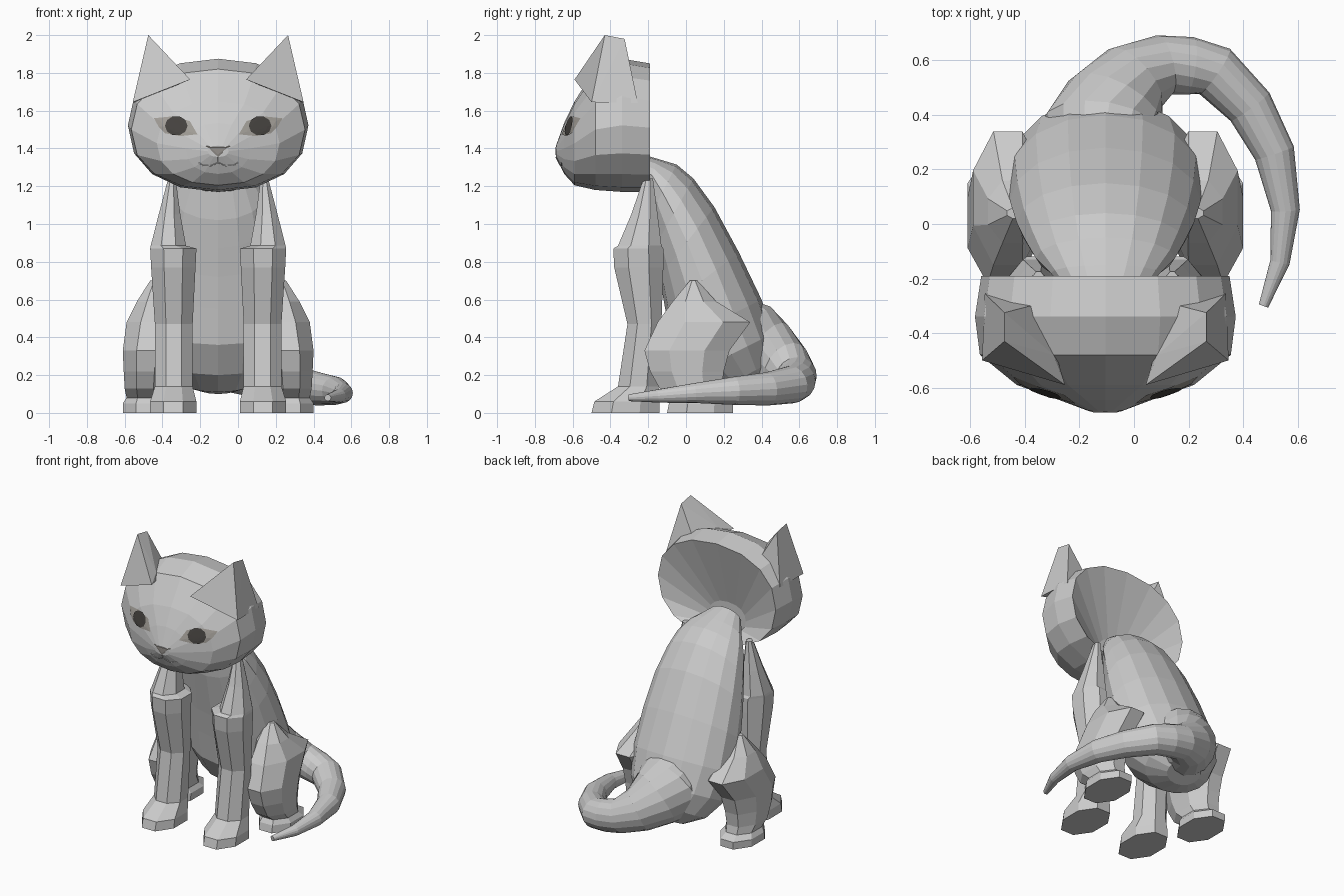
import bpy, bmesh, math
from mathutils import Vector
from mathutils.bvhtree import BVHTree

if "Cube" in bpy.data.objects:
    bpy.data.objects.remove(bpy.data.objects["Cube"])

CX = -0.105  # the cat's plane of symmetry


def finish(name, bm, color=None):
    bmesh.ops.recalc_face_normals(bm, faces=bm.faces)
    me = bpy.data.meshes.new(name)
    bm.to_mesh(me)
    bm.free()
    ob = bpy.data.objects.new(name, me)
    bpy.context.collection.objects.link(ob)
    if color:
        mat = bpy.data.materials.new(name + "_colour")
        mat.diffuse_color = color
        mat.use_nodes = True
        mat.node_tree.nodes["Principled BSDF"].inputs["Base Color"].default_value = mat.diffuse_color
        me.materials.append(mat)
    return ob


def loft(name, rings):
    bm = bmesh.new()
    vs = [[bm.verts.new(p) for p in r] for r in rings]
    n = len(vs[0])
    for a, b in zip(vs, vs[1:]):
        for i in range(n):
            j = (i + 1) % n
            bm.faces.new((a[i], a[j], b[j], b[i]))
    bm.faces.new(vs[0])
    bm.faces.new(vs[-1])
    return finish(name, bm)


def unit_ring(n, shift=0.0):
    return [(math.cos(math.tau * (i + shift) / n), math.sin(math.tau * (i + shift) / n)) for i in range(n)]


def squash(v, e):
    return math.copysign(abs(v) ** e, v)


# Head: rings (y, half width, bottom z, top z) from nose to rim, then the hollow back
head_rings = [(-0.688, 0.055, 1.355, 1.415), (-0.645, 0.17, 1.265, 1.535), (-0.59, 0.325, 1.205, 1.65),
              (-0.48, 0.46, 1.18, 1.82), (-0.34, 0.478, 1.17, 1.875), (-0.19, 0.455, 1.17, 1.85),
              (-0.31, 0.14, 1.20, 1.40)]
rings = []
for y, hw, z0, z1 in head_rings:
    rings.append([(CX + hw * squash(c, 0.9), y, (z0 + z1) / 2 + (z1 - z0) / 2 * squash(s, 0.9))
                  for c, s in unit_ring(16)])
head = loft("head", rings)

# Body: rings (front y, front z, back y, back z, half width) from neck to rump
rings = []
for fy, fz, by, bz, hw in [
        (-0.30, 1.24, -0.27, 1.38, 0.12), (-0.21, 1.17, -0.15, 1.345, 0.20), (-0.20, 1.02, -0.05, 1.315, 0.255),
        (-0.17, 0.87, 0.04, 1.24, 0.29), (-0.14, 0.72, 0.15, 1.09, 0.325), (-0.11, 0.55, 0.28, 0.85, 0.35),
        (-0.08, 0.36, 0.40, 0.60, 0.36), (0.02, 0.20, 0.46, 0.42, 0.33), (0.15, 0.11, 0.47, 0.28, 0.24),
        (0.28, 0.10, 0.45, 0.18, 0.12)]:
    rings.append([(CX + hw * c, (fy + by) / 2 + (by - fy) / 2 * s, (fz + bz) / 2 + (bz - fz) / 2 * s)
                  for c, s in unit_ring(16)])
loft("body", rings)

# Tail: path points (x, y, z, radius) curling round to the right
path = [(-0.11, 0.20, 0.44, 0.20), (-0.11, 0.33, 0.36, 0.235), (-0.07, 0.43, 0.305, 0.195), (0.0, 0.53, 0.24, 0.145),
        (0.11, 0.583, 0.19, 0.112), (0.205, 0.58, 0.168, 0.106), (0.295, 0.56, 0.15, 0.10), (0.425, 0.43, 0.127, 0.088),
        (0.515, 0.26, 0.117, 0.075), (0.555, 0.05, 0.105, 0.053), (0.535, -0.14, 0.09, 0.036), (0.475, -0.30, 0.08, 0.018)]
rings = []
for i, (x, y, z, r) in enumerate(path):
    a, b = path[max(i - 1, 0)], path[min(i + 1, len(path) - 1)]
    q = (Vector(b[:3]) - Vector(a[:3])).to_track_quat('Y', 'Z')
    rings.append([Vector((x, y, z)) + q @ Vector((r * c, 0, r * s)) for c, s in unit_ring(16)])
loft("tail", rings)

# Leg sections: (z, front y, back y, inner x, outer x), x measured from the symmetry plane
front_leg = [(0, -0.50, -0.14, 0.115, 0.36), (0.06, -0.485, -0.14, 0.115, 0.36), (0.14, -0.36, -0.145, 0.135, 0.335),
             (0.47, -0.31, -0.13, 0.135, 0.335), (0.77, -0.38, -0.12, 0.12, 0.355), (0.87, -0.385, -0.12, 0.115, 0.36),
             (0.885, -0.36, -0.13, 0.17, 0.357), (1.05, -0.29, -0.15, 0.20, 0.315), (1.24, -0.225, -0.175, 0.225, 0.265)]
hind_leg = [(0, -0.10, 0.25, 0.265, 0.505), (0.05, -0.09, 0.25, 0.265, 0.505), (0.08, -0.07, 0.20, 0.285, 0.485),
            (0.13, -0.14, 0.19, 0.28, 0.495), (0.22, -0.19, 0.20, 0.27, 0.50), (0.33, -0.22, 0.23, 0.255, 0.505),
            (0.48, -0.15, 0.34, 0.23, 0.485), (0.59, -0.07, 0.16, 0.25, 0.43), (0.70, 0.02, 0.06, 0.29, 0.36)]


def leg(name, sections, s):
    k = 1 / math.cos(math.pi / 8)
    loft(name, [[(CX + s * ((x0 + x1) / 2 + (x1 - x0) / 2 * k * c), (y0 + y1) / 2 + (y1 - y0) / 2 * k * w, z)
                 for c, w in unit_ring(8, 0.5)] for z, y0, y1, x0, x1 in sections])


# Ear corners, x measured from the symmetry plane
ear = [(0.37, -0.43, 2.0), (0.37, -0.325, 1.98), (0.452, -0.50, 1.645), (0.442, -0.255, 1.64),
       (0.235, -0.29, 1.74), (0.148, -0.59, 1.765), (0.19, -0.48, 1.80)]

# Face details are projected onto the front of the head
tree = BVHTree.FromPolygons([v.co.copy() for v in head.data.vertices], [p.vertices[:] for p in head.data.polygons])


def on_face(x, z, lift):
    hit = tree.ray_cast(Vector((x, -1, z)), Vector((0, 1, 0)))[0]
    return Vector((x, hit.y - lift, z))


def patch(name, outline, lift, color=None):
    bm = bmesh.new()
    cx = sum(p[0] for p in outline) / len(outline)
    cz = sum(p[1] for p in outline) / len(outline)
    mid = bm.verts.new(on_face(cx, cz, lift))
    n, last = len(outline), None
    for k in (0.33, 0.67, 1.0):
        ring = [bm.verts.new(on_face(cx + k * (x - cx), cz + k * (z - cz), lift)) for x, z in outline]
        for i in range(n):
            j = (i + 1) % n
            bm.faces.new((last[i], last[j], ring[j], ring[i]) if last else (mid, ring[j], ring[i]))
        last = ring
    return finish(name, bm, color)


for side, s in (("left", -1), ("right", 1)):
    leg("front_leg_" + side, front_leg, s)
    leg("hind_leg_" + side, hind_leg, s)
    bm = bmesh.new()
    for x, y, z in ear:
        bm.verts.new((CX + s * x, y, z))
    bmesh.ops.convex_hull(bm, input=bm.verts)
    finish("ear_" + side, bm)
    # Almond eyelid and dark eye
    lid = [(0.11, 1.475), (0.20, 1.465), (0.28, 1.48), (0.315, 1.515), (0.34, 1.56), (0.24, 1.57), (0.15, 1.545)]
    patch("eyelid_" + side, [(CX + s * x, z) for x, z in lid], 0.004, (0.36, 0.34, 0.31, 1))
    patch("eye_" + side, [(CX + s * 0.222 + 0.06 * c, 1.52 + 0.052 * w) for c, w in unit_ring(10)],
          0.009, (0.06, 0.055, 0.05, 1))

# Nose and mouth
patch("nose", [(CX - 0.065, 1.412), (CX, 1.355), (CX + 0.065, 1.412)], 0.003, (0.3, 0.28, 0.26, 1))
mouth = bpy.data.curves.new("mouth", 'CURVE')
mouth.dimensions = '3D'
mouth.bevel_depth = 0.003
mouth.bevel_resolution = 0
for s in (-1, 1):
    pts = [(0, 1.355), (0, 1.325), (0.04, 1.308), (0.08, 1.31), (0.105, 1.325)]
    sp = mouth.splines.new('POLY')
    sp.points.add(len(pts) - 1)
    for p, (x, z) in zip(sp.points, pts):
        p.co = (*on_face(CX + s * x, z, 0.001), 1)
bpy.context.collection.objects.link(bpy.data.objects.new("mouth", mouth))
